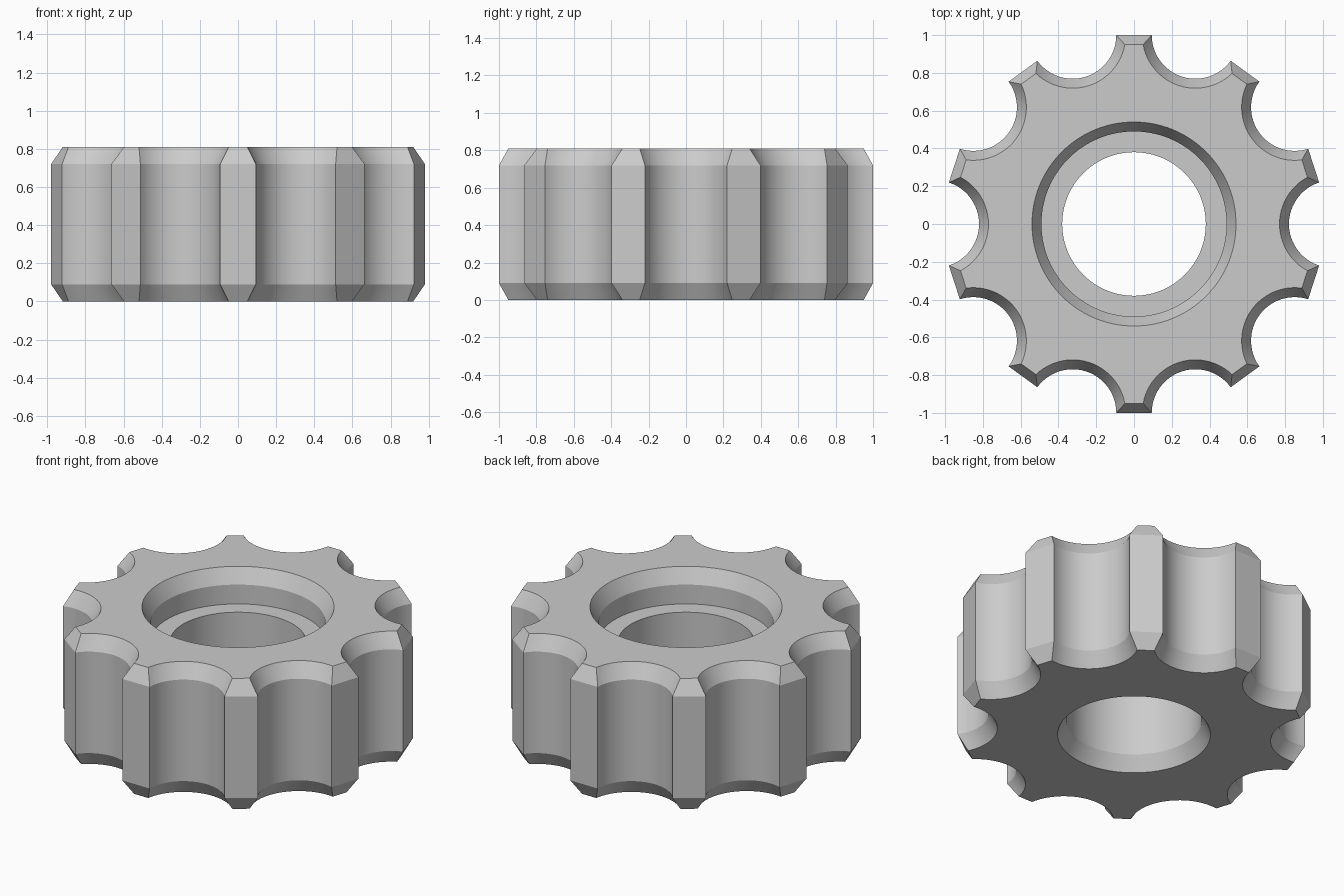
import bpy, bmesh
from math import cos, sin, pi, acos, radians
from mathutils import Vector, Matrix

cube = bpy.data.objects.get("Cube")
if cube:
    bpy.data.objects.remove(cube, do_unlink=True)

TEETH, ARC, TIP = 10, 24, 8          # teeth, segments per scallop and per tip
HALF = pi / TEETH
SCALLOP_R = 0.231
HEIGHT, CHAMFER_Z, CHAMFER = 0.81, 0.09, 0.05


def scalloped(inset):
    """Outline of flat-tipped teeth separated by round scallops."""
    r = SCALLOP_R + inset
    start = HALF + acos(-inset / r)
    centre = Vector((1 / cos(HALF), 0))
    arc = []
    for i in range(ARC + 1):
        a = -start - (2 * pi - 2 * start) * i / ARC
        arc.append(centre + r * Vector((cos(a), sin(a))))
    following = Matrix.Rotation(2 * HALF, 2) @ arc[0]
    arc += [arc[ARC].lerp(following, i / TIP) for i in range(1, TIP)]
    return [Matrix.Rotation(2 * HALF * k, 2) @ p for k in range(TEETH) for p in arc]


def circle(radius):
    """Round ring whose points line up with the scalloped outline."""
    n = TEETH * (ARC + TIP)
    offset = HALF * ARC / (ARC + TIP)
    return [radius * Vector((cos(2 * pi * i / n - offset), sin(2 * pi * i / n - offset)))
            for i in range(n)]


# Closed section: outside upward, then down through counterbore and bore
low, high, floor = CHAMFER_Z, HEIGHT - CHAMFER_Z, 0.60
sections = [
    (scalloped(CHAMFER), 0), (scalloped(0), low),
    (scalloped(0), high), (scalloped(CHAMFER), HEIGHT),
    (circle(0.54), HEIGHT), (circle(0.49), high),
    (circle(0.49), floor), (circle(0.38), floor),
    (circle(0.38), low), (circle(0.43), 0),
]

bm = bmesh.new()
rings = [[bm.verts.new((p.x, p.y, z)) for p in outline] for outline, z in sections]
for a, b in zip(rings, rings[1:] + rings[:1]):
    for i in range(len(a)):
        j = (i + 1) % len(a)
        bm.faces.new((a[i], a[j], b[j], b[i]))
bmesh.ops.recalc_face_normals(bm, faces=bm.faces)
mesh = bpy.data.meshes.new("scalloped_knob")
bm.to_mesh(mesh)
bm.free()

# Single grey finish
grey = bpy.data.materials.new("plain grey")
grey.use_nodes = True
colour = (0.6, 0.6, 0.6, 1)
grey.diffuse_color = colour
grey.node_tree.nodes["Principled BSDF"].inputs["Base Color"].default_value = colour
mesh.materials.append(grey)

knob = bpy.data.objects.new("scalloped_knob", mesh)
bpy.context.collection.objects.link(knob)
bpy.ops.object.select_all(action="DESELECT")
knob.select_set(True)
bpy.context.view_layer.objects.active = knob
bpy.ops.object.shade_smooth_by_angle(angle=radians(20))
